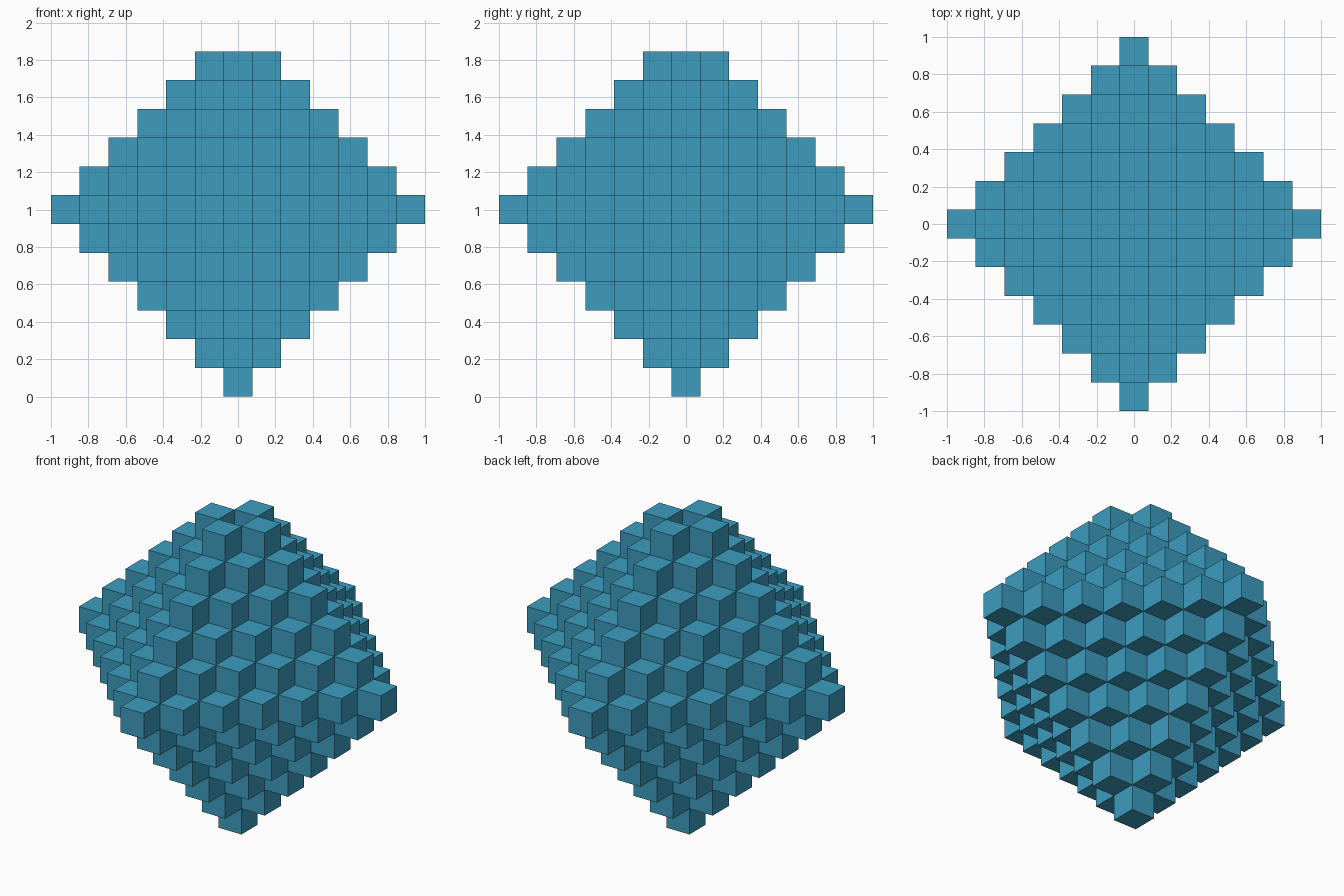
import bpy
import bmesh
from mathutils import Matrix

default = bpy.data.objects.get("Cube")
if default:
    bpy.data.objects.remove(default, do_unlink=True)

REACH = 6                       # cubes from the centre to each tip
SIZE = 2 / (2 * REACH + 1)      # edge of one cube

# Single blue colour
BLUE = (0.046, 0.335, 0.52, 1)
blue = bpy.data.materials.new("blue")
blue.use_nodes = True
blue.diffuse_color = BLUE
blue.node_tree.nodes["Principled BSDF"].inputs["Base Color"].default_value = BLUE


def diamond_ring(name, level):
    """One layer of the hollow octahedron: cubes set corner to corner."""
    radius = REACH - abs(level)
    bm = bmesh.new()
    for i in range(-radius, radius + 1):
        depth = radius - abs(i)
        for j in {depth, -depth}:
            place = Matrix.Translation((i * SIZE, j * SIZE, 1 + level * SIZE))
            bmesh.ops.create_cube(bm, size=SIZE, matrix=place)
    mesh = bpy.data.meshes.new(name)
    bm.to_mesh(mesh)
    bm.free()
    mesh.materials.append(blue)
    bpy.context.collection.objects.link(bpy.data.objects.new(name, mesh))


# Stack the rings from the bottom tip up; the top tip is left open
for level in range(-REACH, REACH):
    diamond_ring(f"cube_ring_{level + REACH + 1}", level)
